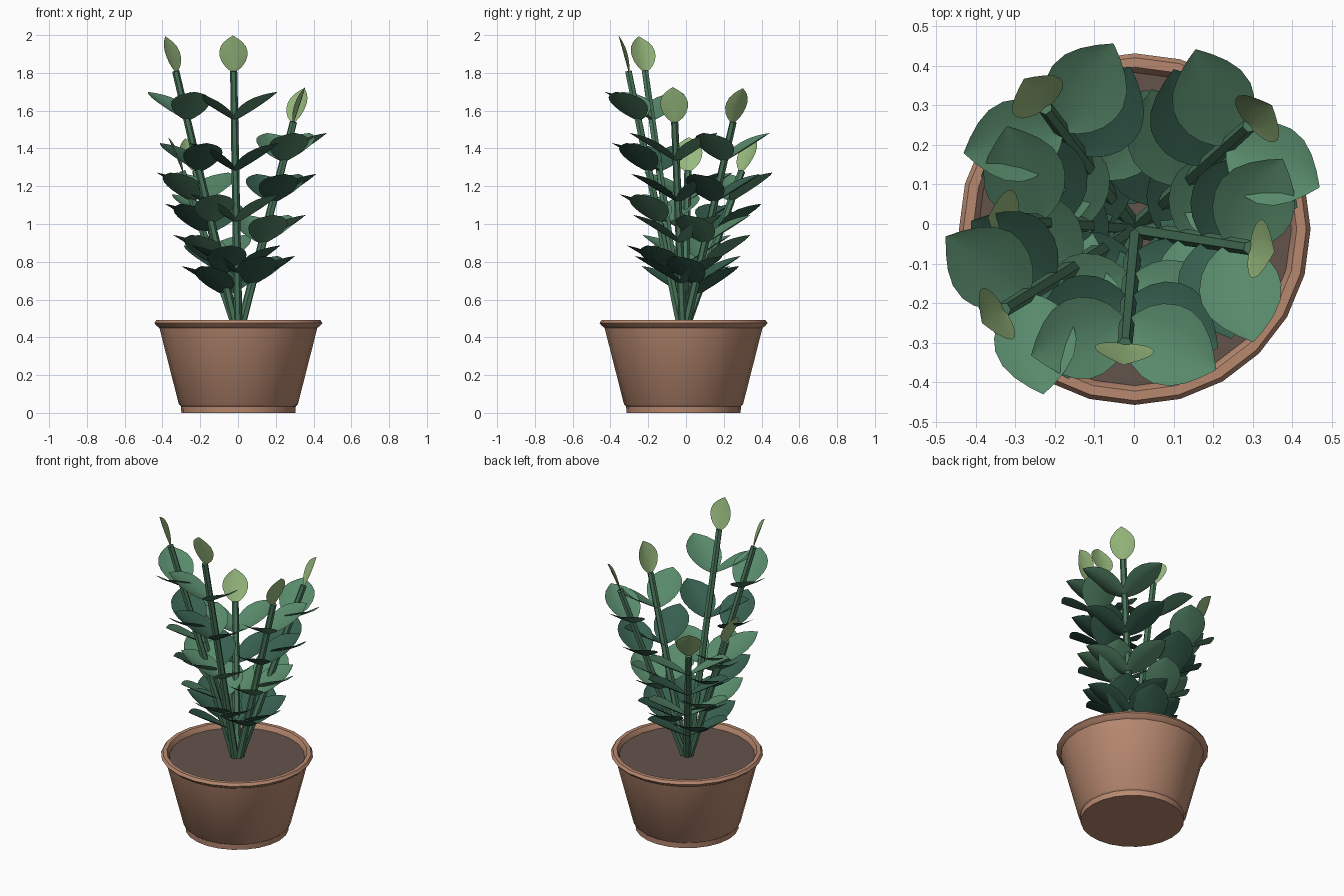
import bpy, bmesh
from math import sin, cos, pi, radians, atan2
from mathutils import Vector

old = bpy.data.objects.get("Cube")
if old:
    bpy.data.objects.remove(old, do_unlink=True)


def material(name, srgb):
    col = [((c / 255 + 0.055) / 1.055) ** 2.4 for c in srgb] + [1]
    m = bpy.data.materials.new(name)
    m.use_nodes = True
    m.diffuse_color = col
    bsdf = m.node_tree.nodes["Principled BSDF"]
    bsdf.inputs["Base Color"].default_value = col
    bsdf.inputs["Roughness"].default_value = 0.8
    return m


terracotta = material("terracotta", (184, 137, 112))
soil_brown = material("soil brown", (100, 83, 75))
stem_green = material("stem green", (76, 122, 94))
leaf_light = material("light leaf green", (88, 138, 107))
leaf_dark = material("dark leaf green", (54, 95, 78))
bud_green = material("bud yellow green", (152, 186, 126))

UP = Vector((0, 0, 1))


def finish(name, bm, mat, angle=40):
    me = bpy.data.meshes.new(name)
    bmesh.ops.recalc_face_normals(bm, faces=bm.faces)
    bm.to_mesh(me)
    bm.free()
    me.materials.append(mat)
    ob = bpy.data.objects.new(name, me)
    bpy.context.collection.objects.link(ob)
    bpy.ops.object.select_all(action="DESELECT")
    ob.select_set(True)
    bpy.context.view_layer.objects.active = ob
    bpy.ops.object.shade_smooth_by_angle(angle=radians(angle))


CENTRE = Vector((0.002, -0.013, 0))
SIDES = 24


def lathe(name, profile, mat):
    """Revolve (radius, height) points about the pot axis."""
    bm = bmesh.new()
    rings = [[bm.verts.new(CENTRE + Vector((r * sin(2 * pi * i / SIDES), r * cos(2 * pi * i / SIDES), z)))
              for i in range(SIDES)] for r, z in profile]
    for a, b in zip(rings, rings[1:]):
        for i in range(SIDES):
            j = (i + 1) % SIDES
            bm.faces.new((a[i], a[j], b[j], b[i]))
    bm.faces.new(rings[0])
    bm.faces.new(rings[-1])
    finish(name, bm, mat)


# Pot with foot, tapered wall and rolled rim
lathe("pot", [(0.302, 0), (0.304, 0.035), (0.315, 0.045), (0.418, 0.45), (0.432, 0.46), (0.445, 0.475),
              (0.434, 0.492), (0.41, 0.492), (0.40, 0.475), (0.39, 0.44)], terracotta)
lathe("soil", [(0.39, 0.44), (0.397, 0.462)], soil_brown)

# Half-width along the blade, as a share of the widest point
OUTLINE = [(0, 0.1), (0.06, 0.36), (0.15, 0.62), (0.27, 0.84), (0.42, 0.98),
           (0.55, 1), (0.7, 0.88), (0.82, 0.64), (0.92, 0.33), (1, 0.01)]
COLUMNS = (-1, -0.5, 0, 0.5, 1)


def blade(name, start, along, half_width, cup, mat):
    """Leaf blade lying level from side to side, with its margins raised."""
    side = along.cross(UP).normalized()
    normal = side.cross(along).normalized()
    bm = bmesh.new()
    rows = [[bm.verts.new(start + along * t + side * (u * w * half_width) + normal * (cup * w * u * u))
             for u in COLUMNS] for t, w in OUTLINE]
    for a, b in zip(rows, rows[1:]):
        for i in range(len(COLUMNS) - 1):
            bm.faces.new((a[i], a[i + 1], b[i + 1], b[i]))
    finish(name, bm, mat, 60)


def stem(name, base, top):
    axis = (top - base).normalized()
    across = axis.cross(UP).normalized()
    other = axis.cross(across)
    bm = bmesh.new()
    n = 6
    rings = [[bm.verts.new(p + (across * cos(2 * pi * i / n) + other * sin(2 * pi * i / n)) * r)
              for i in range(n)] for p, r in ((base, 0.023), (top, 0.019))]
    for i in range(n):
        j = (i + 1) % n
        bm.faces.new((rings[0][i], rings[0][j], rings[1][j], rings[1][i]))
    bm.faces.new(rings[0])
    bm.faces.new(rings[1])
    finish(name, bm, stem_green, 30)


# Stem tips: three heights, two stems each
TIPS = {
    "front": (-0.023, -0.305, 1.81),
    "front_right": (-0.33, -0.217, 1.81),
    "left": (0.295, -0.06, 1.54),
    "back_left": (0.293, 0.25, 1.54),
    "back_right": (-0.225, 0.295, 1.28),
    "right": (-0.295, 0.01, 1.28),
}
for name, tip in TIPS.items():
    top = Vector(tip)
    azimuth = atan2(top.y - CENTRE.y, top.x)
    outward = Vector((cos(azimuth), sin(azimuth), 0))
    base = CENTRE + outward * 0.015 + UP * 0.455
    stem(name + "_stem", base, top)
    axis = (top - base).normalized()

    # Four pairs of leaves, alternating in colour
    for level in (1, 2, 3, 4):
        node = base.lerp(top, level * 0.2 + 0.006)
        for hand, turn in (("a", 67), ("b", -67)):
            a = azimuth + radians(turn)
            along = Vector((cos(a) * 0.255, sin(a) * 0.255, 0.152))
            blade(f"{name}_leaf_{level}{hand}", node, along, 0.104, 0.022,
                  leaf_dark if level % 2 else leaf_light)

    # Young leaf at the tip, hollow side towards the middle
    along = (axis + outward * 0.07).normalized() * 0.2
    blade(name + "_bud", top - axis * 0.006, along, 0.075, 0.014, bud_green)
